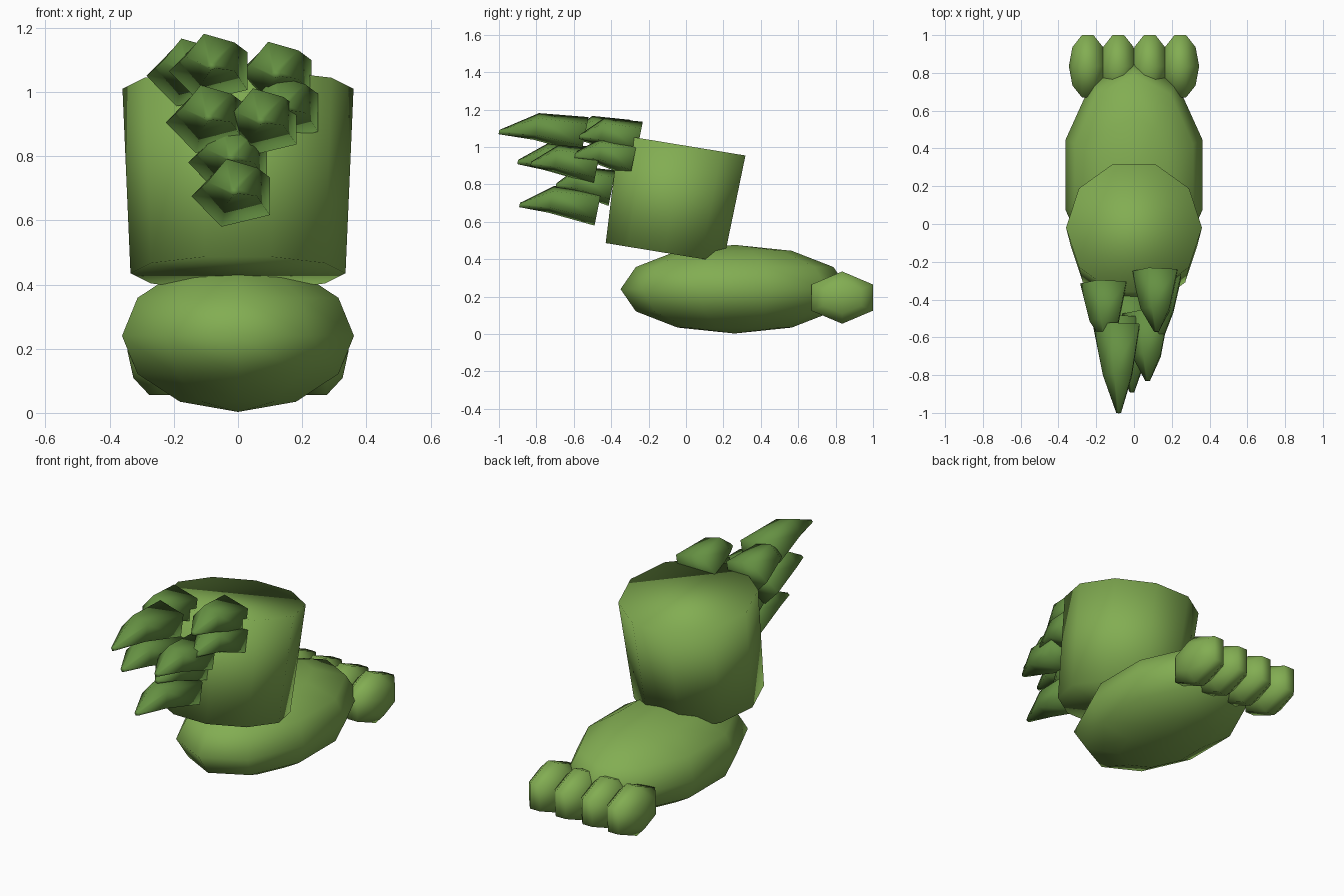
import bpy, bmesh, math
from mathutils import Matrix, Vector

if "Cube" in bpy.data.objects:
    bpy.data.objects.remove(bpy.data.objects["Cube"])


def material(name, rgb):
    m = bpy.data.materials.new(name)
    m.diffuse_color = (*rgb, 1)
    m.use_nodes = True
    m.node_tree.nodes["Principled BSDF"].inputs["Base Color"].default_value = m.diffuse_color
    return m


SKIN = material("leaf green", (0.225, 0.42, 0.085))
CLAW = material("dark green", (0.13, 0.28, 0.055))


def finish(bm, name, mat):
    bmesh.ops.recalc_face_normals(bm, faces=bm.faces)
    for f in bm.faces:
        f.smooth = True
    mesh = bpy.data.meshes.new(name)
    bm.to_mesh(mesh)
    bm.free()
    mesh.materials.append(mat)
    ob = bpy.data.objects.new(name, mesh)
    bpy.context.collection.objects.link(ob)
    return ob


def ellipsoid(name, centre, size, segments, rings, turn=None):
    bm = bmesh.new()
    bmesh.ops.create_uvsphere(bm, u_segments=segments, v_segments=rings, radius=1)
    m = Matrix.Translation(centre) @ Matrix.Diagonal((*size, 1))
    bm.transform(m @ turn if turn else m)
    return finish(bm, name, SKIN)


def loft(bm, rings):
    """Skin a list of equal point rings and cap both ends."""
    vs = [[bm.verts.new(p) for p in ring] for ring in rings]
    n = len(vs[0])
    for a, b in zip(vs, vs[1:]):
        for i in range(n):
            j = (i + 1) % n
            bm.faces.new((a[i], a[j], b[j], b[i]))
    bm.faces.new(vs[0])
    bm.faces.new(vs[-1])


# Foot
ellipsoid("foot", (0, 0.26, 0.24), (0.38, 0.61, 0.237), 10, 6)

# Toes: six-sided, with poles pointing sideways
sideways = Matrix.Rotation(math.pi / 2, 4, 'Y') @ Matrix.Rotation(math.pi / 2, 4, 'Z')
for i, x in enumerate((-0.245, -0.083, 0.083, 0.245)):
    ellipsoid(f"toe_{i + 1}", (x, 0.835, 0.195), (0.1, 0.2, 0.147), 6, 5, sideways)

# Leg: tapered ten-sided stump leaning back
bm = bmesh.new()
lean = Matrix.Rotation(math.radians(-9.3), 3, 'X')
rings = []
for centre, r in (((0, -0.115, 0.435), 0.335), ((0, -0.02, 1.01), 0.36)):
    rings.append([Vector(centre) + lean @ Vector((r * math.cos(k * math.pi / 5),
                                                  r * math.sin(k * math.pi / 5), 0))
                  for k in range(10)])
loft(bm, rings)
finish(bm, "leg", SKIN)


def claw(name, x, y, z, bend, reach):
    """Five-sided hooked spike pointing forward."""
    bm = bmesh.new()
    rings = []
    # forward offset, lift, half width, half height
    for dy, dz, rx, rz in ((0, 0, 0.135, 0.1), (bend, 0.045, 0.085, 0.075),
                           (reach, 0.015, 0.014, 0.012)):
        ring = []
        for k in range(5):
            a = math.pi + k * math.tau / 5
            h = rz * math.sin(a)
            ring.append((x + rx * math.cos(a), y - dy + 0.2 * h, z + dz + h))
        rings.append(ring)
    loft(bm, rings)
    finish(bm, name, CLAW)


# Claws scattered over the front of the leg
claws = [(-0.08, -0.54, 1.065, 0.26, 0.46), (-0.15, -0.315, 1.05, 0.2, 0.31),
         (-0.09, -0.50, 0.905, 0.25, 0.40), (0.12, -0.25, 1.04, 0.2, 0.32),
         (0.14, -0.28, 0.935, 0.18, 0.335), (0.073, -0.475, 0.895, 0.22, 0.355),
         (-0.01, -0.47, 0.675, 0.25, 0.42), (-0.02, -0.395, 0.78, 0.19, 0.30)]
for i, c in enumerate(claws):
    claw(f"claw_{i + 1}", *c)
